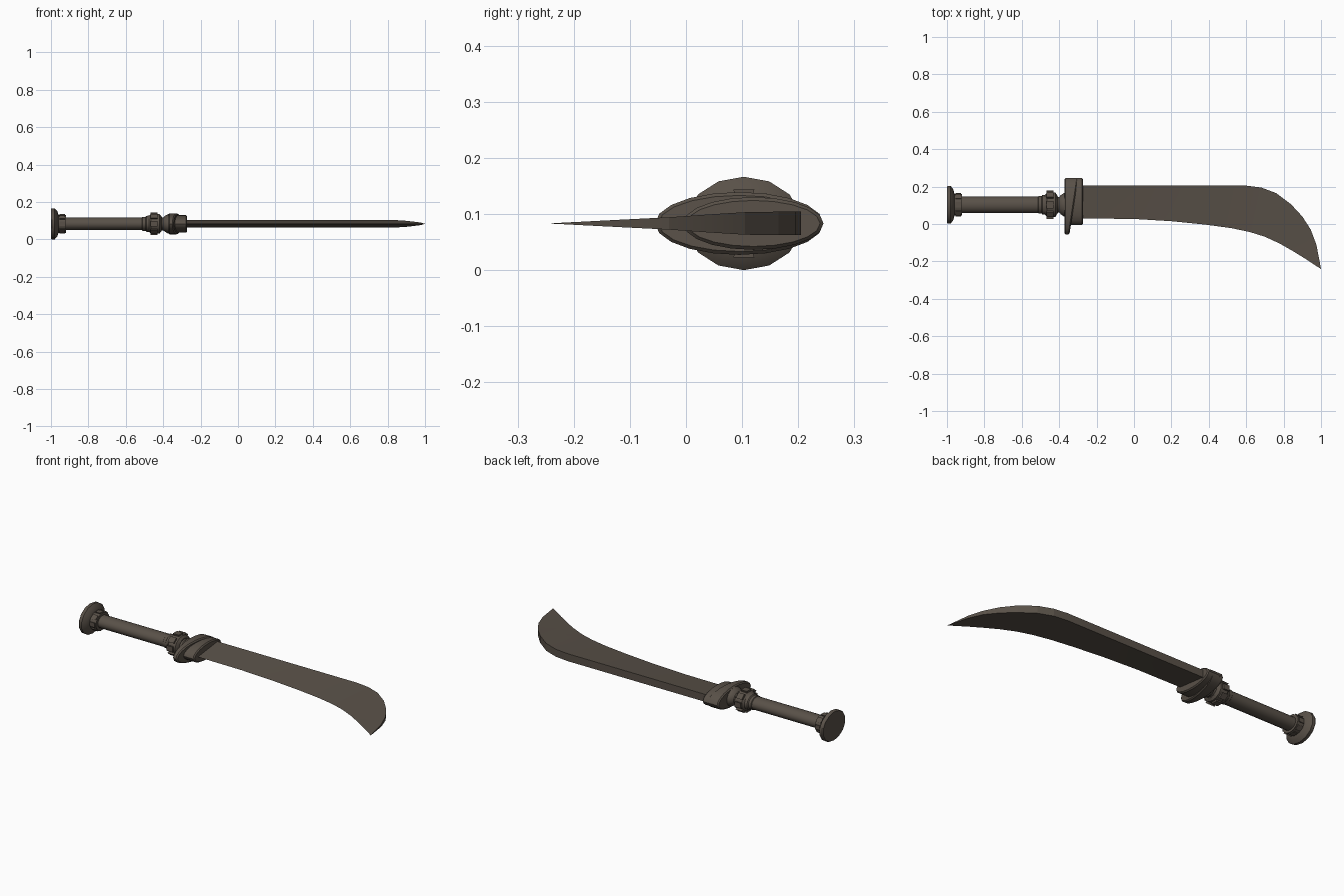
import bpy, bmesh, math

cube = bpy.data.objects.get("Cube")
if cube:
    bpy.data.objects.remove(cube, do_unlink=True)

AXIS_Y, AXIS_Z = 0.103, 0.083
FLATTEN = 0.8

metal = bpy.data.materials.new("dark brown metal")
metal.use_nodes = True
colour = (0.1, 0.082, 0.065, 1)
metal.diffuse_color = colour
bsdf = next(n for n in metal.node_tree.nodes if n.type == 'BSDF_PRINCIPLED')
bsdf.inputs["Base Color"].default_value = colour


def finish(name, bm, angle=35):
    """Turn a bmesh into a shaded object."""
    bmesh.ops.remove_doubles(bm, verts=bm.verts, dist=0.0001)
    bmesh.ops.recalc_face_normals(bm, faces=bm.faces)
    mesh = bpy.data.meshes.new(name)
    bm.to_mesh(mesh)
    bm.free()
    mesh.materials.append(metal)
    obj = bpy.data.objects.new(name, mesh)
    bpy.context.collection.objects.link(obj)
    bpy.ops.object.select_all(action='DESELECT')
    obj.select_set(True)
    bpy.context.view_layer.objects.active = obj
    bpy.ops.object.shade_smooth_by_angle(angle=math.radians(angle))
    return obj


def loft(bm, rings):
    """Skin a list of equal closed rings and cap both ends."""
    loops = [[bm.verts.new(p) for p in ring] for ring in rings]
    n = len(loops[0])
    for a, b in zip(loops, loops[1:]):
        for i in range(n):
            j = (i + 1) % n
            bm.faces.new((a[i], a[j], b[j], b[i]))
    bm.faces.new(loops[0])
    bm.faces.new(loops[-1])


def oval(x, cy, ry, rz, n=14):
    """Closed oval; x is a function of y."""
    pts = []
    for i in range(n):
        a = 2 * math.pi * i / n
        y = cy + ry * math.sin(a)
        pts.append((x(y), y, AXIS_Z + rz * math.cos(a)))
    return pts


def turned(name, profile, n=14):
    """Slightly flattened turned part along the handle axis."""
    bm = bmesh.new()
    loft(bm, [oval(lambda y, x=x: x, AXIS_Y, r, r * FLATTEN, n) for x, r in profile])
    return finish(name, bm)


# Handle parts
turned("pommel", [(-1, 0.1), (-0.995, 0.104), (-0.98, 0.104), (-0.965, 0.082),
                  (-0.96, 0.06), (-0.92, 0.06), (-0.92, 0.04)])
turned("grip", [(-0.93, 0.043), (-0.5, 0.043)], 16)
turned("grip_collar", [(-0.515, 0.04), (-0.51, 0.047), (-0.495, 0.047), (-0.49, 0.053),
                       (-0.475, 0.055), (-0.465, 0.066), (-0.42, 0.066), (-0.41, 0.05)])
turned("neck", [(-0.42, 0.046), (-0.4, 0.043), (-0.392, 0.052), (-0.375, 0.064),
                (-0.34, 0.064)])


# Raised teeth around the collar and pommel
def teeth(name, x0, x1, r0, r1, count):
    bm = bmesh.new()
    for i in range(count):
        mid = 2 * math.pi * i / count
        half = math.pi / count * 0.62
        rings = []
        for x in (x0, x1):
            rings.append([(x, AXIS_Y + r * math.sin(mid + s * half),
                           AXIS_Z + r * FLATTEN * math.cos(mid + s * half))
                          for r, s in ((r0, -1), (r1, -1), (r1, 1), (r0, 1))])
        loft(bm, rings)
    finish(name, bm, 20)


teeth("collar_teeth", -0.467, -0.43, 0.055, 0.078, 8)
teeth("pommel_teeth", -0.955, -0.925, 0.05, 0.066, 8)


# Guard: two overlapping oval bands, the rear one cut on a slant
def band(name, cy, ry, rz, back, front, bevel=0.006):
    bm = bmesh.new()
    loft(bm, [oval(back, cy, ry - bevel, rz - bevel, 20),
              oval(lambda y: back(y) + bevel, cy, ry, rz, 20),
              oval(lambda y: front(y) - bevel, cy, ry, rz, 20),
              oval(front, cy, ry - bevel, rz - bevel, 20)])
    finish(name, bm)


band("rear_guard_band", 0.095, 0.15, 0.056,
     lambda y: -0.372, lambda y: -0.345 + (y + 0.055) * 0.15)
band("front_guard_band", 0.12, 0.125, 0.047,
     lambda y: -0.355, lambda y: -0.272)

# Blade: wedge sections from the flat spine to the sharp edge
sections = [  # spine x, spine y, half thickness, edge x, edge y
    (-0.3, 0.205, 0.021, -0.3, 0.03), (0, 0.205, 0.021, 0, 0.027),
    (0.2, 0.205, 0.021, 0.2, 0.015), (0.4, 0.205, 0.021, 0.38, -0.003),
    (0.6, 0.205, 0.021, 0.52, -0.022), (0.68, 0.195, 0.021, 0.62, -0.043),
    (0.76, 0.165, 0.021, 0.7, -0.068), (0.84, 0.105, 0.02, 0.78, -0.105),
    (0.9, 0.04, 0.016, 0.85, -0.145), (0.945, -0.03, 0.011, 0.91, -0.182),
    (0.975, -0.11, 0.007, 0.96, -0.215), (1, -0.24, 0.0003, 0.999, -0.24)]
bm = bmesh.new()
loft(bm, [[(sx, sy, AXIS_Z + t), (sx, sy, AXIS_Z - t), (ex, ey, AXIS_Z)]
          for sx, sy, t, ex, ey in sections])
bmesh.ops.triangulate(bm, faces=bm.faces)
finish("blade", bm, 10)
